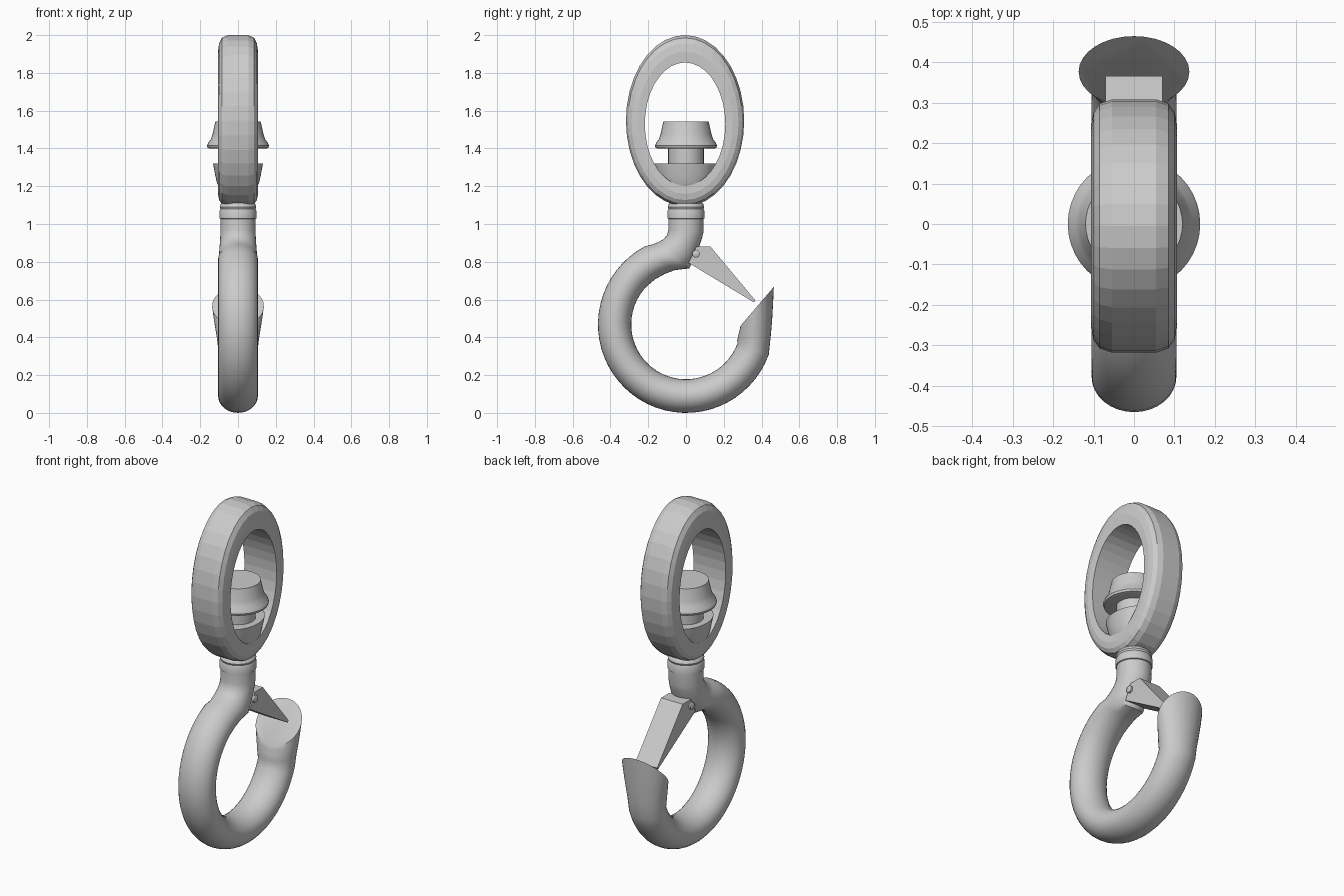
import bpy, bmesh
from math import sin, cos, pi, radians
from mathutils import Vector

if "Cube" in bpy.data.objects:
    bpy.data.objects.remove(bpy.data.objects["Cube"])


def make(name, sections, closed=False, smooth=35):
    """Skin a list of equal-length point loops into one object."""
    bm = bmesh.new()
    rows = [[bm.verts.new(p) for p in s] for s in sections]
    n, m = len(rows[0]), len(rows)
    for i in range(m if closed else m - 1):
        a, b = rows[i], rows[(i + 1) % m]
        for j in range(n):
            k = (j + 1) % n
            bm.faces.new((a[j], a[k], b[k], b[j]))
    if not closed:
        bm.faces.new(rows[0])
        bm.faces.new(rows[-1])
    bmesh.ops.recalc_face_normals(bm, faces=bm.faces)
    mesh = bpy.data.meshes.new(name)
    bm.to_mesh(mesh)
    bm.free()
    ob = bpy.data.objects.new(name, mesh)
    bpy.context.collection.objects.link(ob)
    if smooth:
        bpy.ops.object.select_all(action='DESELECT')
        ob.select_set(True)
        bpy.context.view_layer.objects.active = ob
        bpy.ops.object.shade_smooth_by_angle(angle=radians(smooth))
    return ob


def lathe(name, profile, sy=1.0, y0=0.0, n=40):
    return make(name, [[(r * cos(2 * pi * j / n), y0 + sy * r * sin(2 * pi * j / n), z)
                        for j in range(n)] for r, z in profile])


# Oval eye: rounded outside, flat bore, faceted along its length
section = [(-.104, 0), (.104, 0), (.106, .04), (.1, .07), (.085, .09), (.055, .1),
           (-.055, .1), (-.085, .09), (-.1, .07), (-.106, .04)]
loops = []
for i in range(36):
    t = 2 * pi * i / 36
    inner = Vector((0, -.005 + .213 * cos(t), 1.529 + .326 * sin(t)))
    outer = Vector((0, -.005 + .313 * cos(t), 1.547 + .453 * sin(t)))
    loops.append([inner.lerp(outer, d / .1) + Vector((x, 0, 0)) for x, d in section])
make("eye_ring", loops, closed=True, smooth=0)

# Boss filling the bottom of the eye, swivel pin, nut and collar
lathe("eye_boss", [(.07, 1.15), (.095, 1.18), (.112, 1.22), (.121, 1.26), (.132, 1.32)],
      sy=1.26, y0=-.003)
lathe("swivel_pin", [(.094, 1.25), (.094, 1.41)])
lathe("swivel_nut", [(.15, 1.4), (.16, 1.403), (.164, 1.415), (.158, 1.43),
                     (.144, 1.448), (.135, 1.475), (.12, 1.542)])
lathe("collar", [(.09, 1.026), (.098, 1.03), (.098, 1.07), (.093, 1.08), (.097, 1.09),
                 (.09, 1.108), (.07, 1.122), (.05, 1.128), (.05, 1.16)])

# Hook body: oval sections given by outer edge, inner edge and half width
stations = [((-.093, 1.04), (.093, 1.04), .093), ((-.093, .97), (.092, .955), .093),
            ((-.1, .942), (.085, .925), .094), ((-.118, .92), (.068, .875), .096),
            ((-.145, .905), (.045, .82), .099), ((-.178, .892), (.018, .765), .101)]
for deg in range(118, 341, 6):
    t = radians(deg)
    ri = .29 + .004 * max(0, (124 - deg) / 6)
    stations.append(((.466 * cos(t), .468 + .468 * sin(t)),
                     (ri * cos(t + radians(max(0, 136 - deg) * -.9)),
                      .468 + ri * sin(t + radians(max(0, 136 - deg) * -.9))), .105))
# Flared, slanted tip
stations += [((.448, .40), (.271, .385), .111), ((.456, .49), (.278, .415), .121),
             ((.461, .58), (.284, .44), .13), ((.465, .667), (.289, .462), .137)]
loops = []
for (oy, oz), (iy, iz), w in stations:
    o, i = Vector((0, oy, oz)), Vector((0, iy, iz))
    mid, half = (o + i) / 2, (o - i) / 2
    loops.append([mid + half * cos(2 * pi * k / 32) + Vector((w * sin(2 * pi * k / 32), 0, 0))
                  for k in range(32)])
make("hook_body", loops, smooth=40)

# Safety latch wedge and its pivot pin
side = [(.012, .795), (.055, .88), (.13, .88), (.366, .597), (.36, .585)]
make("safety_latch", [[(x, y, z) for y, z in side] for x in (-.07, .07)], smooth=0)
make("latch_pivot", [[(x, .053 + r * cos(2 * pi * k / 20), .842 + r * sin(2 * pi * k / 20))
                      for k in range(20)]
                     for x, r in ((-.084, .014), (-.08, .02), (.08, .02), (.084, .014))])
